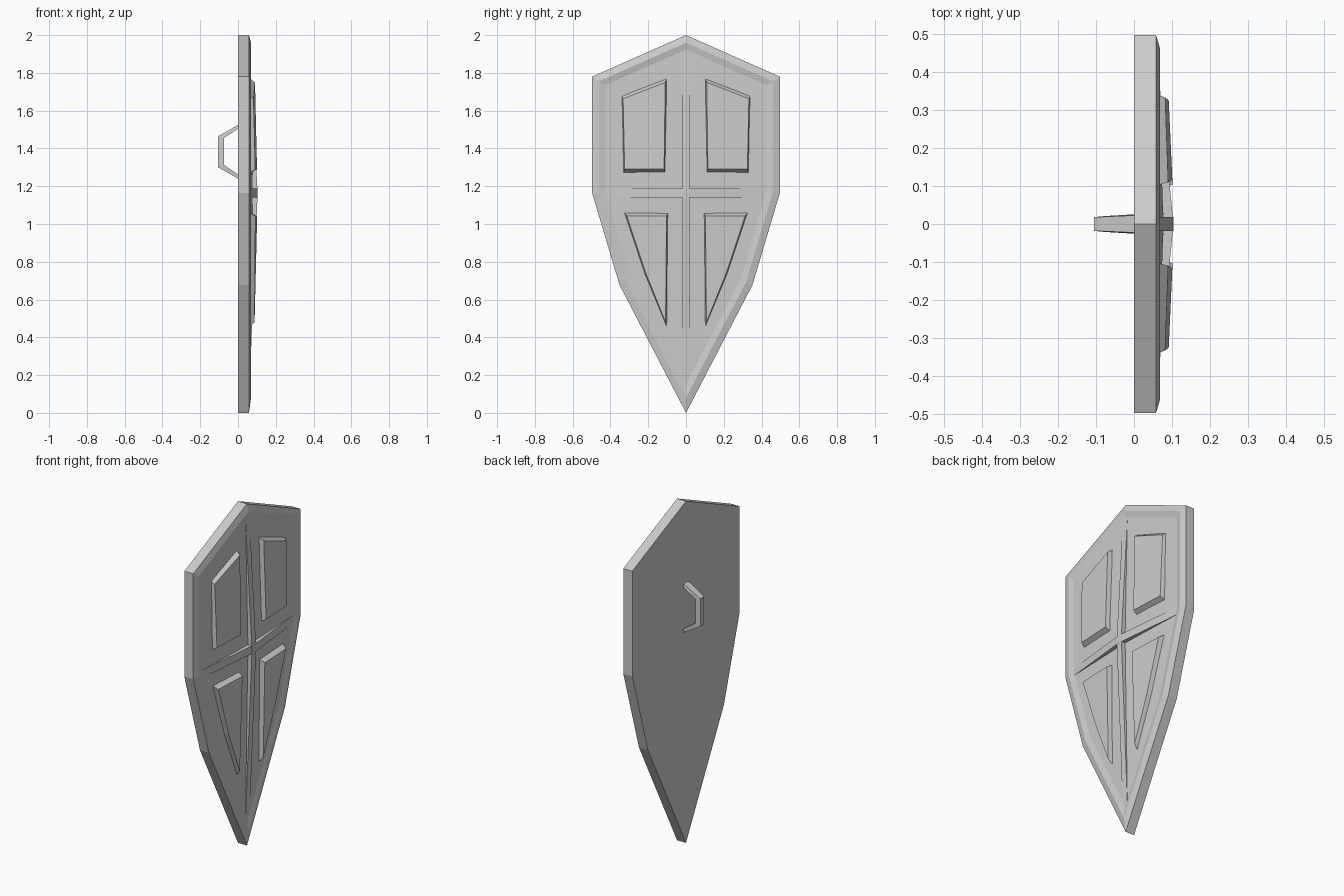
import bpy
import bmesh
from mathutils import Vector

cube = bpy.data.objects.get("Cube")
if cube:
    bpy.data.objects.remove(cube, do_unlink=True)

GREY = 0.604
steel = bpy.data.materials.new("grey_metal")
steel.use_nodes = True
steel.diffuse_color = (GREY, GREY, GREY, 1)
steel.node_tree.nodes["Principled BSDF"].inputs["Base Color"].default_value = (GREY, GREY, GREY, 1)

MID_Z = 1.164  # height of the boss where the ribs cross


def loft(name, rings, apex=None):
    """Join equal rings of points with quads; cap both ends, or fan the last to an apex."""
    bm = bmesh.new()
    loops = [[bm.verts.new(p) for p in ring] for ring in rings]
    n = len(loops[0])
    for a, b in zip(loops, loops[1:]):
        for i in range(n):
            j = (i + 1) % n
            bm.faces.new((a[i], a[j], b[j], b[i]))
    bm.faces.new(loops[0])
    if apex:
        tip = bm.verts.new(apex)
        for i in range(n):
            bm.faces.new((loops[-1][i], loops[-1][(i + 1) % n], tip))
    else:
        bm.faces.new(loops[-1])
    bmesh.ops.recalc_face_normals(bm, faces=bm.faces)
    mesh = bpy.data.meshes.new(name)
    bm.to_mesh(mesh)
    bm.free()
    mesh.materials.append(steel)
    obj = bpy.data.objects.new(name, mesh)
    bpy.context.collection.objects.link(obj)
    return obj


def inset(points, d):
    """Move every edge of a counter-clockwise outline inwards by d."""
    out = []
    for i, p in enumerate(points):
        p = Vector(p)
        e1 = (p - Vector(points[i - 1])).normalized()
        e2 = (Vector(points[(i + 1) % len(points)]) - p).normalized()
        n1, n2 = Vector((-e1.y, e1.x)), Vector((-e2.y, e2.x))
        out.append(p + (n1 + n2) * d / (1 + n1.dot(n2)))
    return out


# Shield body: thick rim, bevel, shallow groove and a low faceted dome
half = [(0.497, MID_Z), (0.497, 1.78)]
outline = [(0, 0), (0.352, 0.677)] + half + [(0, 2)]
outline += [(-y, z) for y, z in reversed(half)] + [(-0.352, 0.677)]
steps = [(0, 0), (0, 0.058), (0.037, 0.069), (0.07, 0.062)]
loft("shield_body",
     [[(x, y, z) for y, z in inset(outline, d)] for d, x in steps],
     apex=(0.078, 0, MID_Z))


# Raised panels, parallel to the dome, mirrored left and right
def panel_height(y, z):
    return 0.109 - 0.045 * abs(y) - 0.024 * abs(z - MID_Z)


panels = {
    "upper_panel": ([(0.108, 1.265), (0.333, 1.265), (0.342, 1.682), (0.1, 1.775)],
                    [(0.116, 1.29), (0.325, 1.29), (0.333, 1.663), (0.11, 1.75)]),
    "lower_panel": ([(0.1, 0.447), (0.222, 0.74), (0.33, 1.065), (0.092, 1.065)],
                    [(0.108, 0.48), (0.213, 0.74), (0.313, 1.042), (0.103, 1.042)]),
}
for name, (base, top) in panels.items():
    for side, s in (("left", 1), ("right", -1)):
        loft(f"{name}_{side}",
             [[(0.055, s * y, z) for y, z in base],
              [(panel_height(y, z), s * y, z) for y, z in top]])


# Crossing ribs, highest at the centre and fading out at the ends
def rib_profile(low, mid, high):
    return [(0.05, low), (0.062, low), (0.104, mid), (0.062, high), (0.05, high)]


loft("vertical_rib", [[(x, y, z) for x, z in rib_profile(0.16, MID_Z, 1.91)]
                      for y in (-0.019, 0.019)])
loft("horizontal_rib", [[(x, y, MID_Z + dz) for x, y in rib_profile(-0.42, 0, 0.42)]
                        for dz in (-0.023, 0.023)])

# Grip on the back: a bent strap, slightly narrower at the hand bar
strap = [((0.01, 1.53), (0.01, 1.51), 0.023),
         ((-0.105, 1.464), (-0.075, 1.455), 0.018),
         ((-0.105, 1.3), (-0.075, 1.314), 0.018),
         ((0.01, 1.235), (0.01, 1.255), 0.023)]
loft("grip", [[(xo, -w, zo), (xo, w, zo), (xi, w + 0.003, zi), (xi, -w - 0.003, zi)]
              for (xo, zo), (xi, zi), w in strap])
